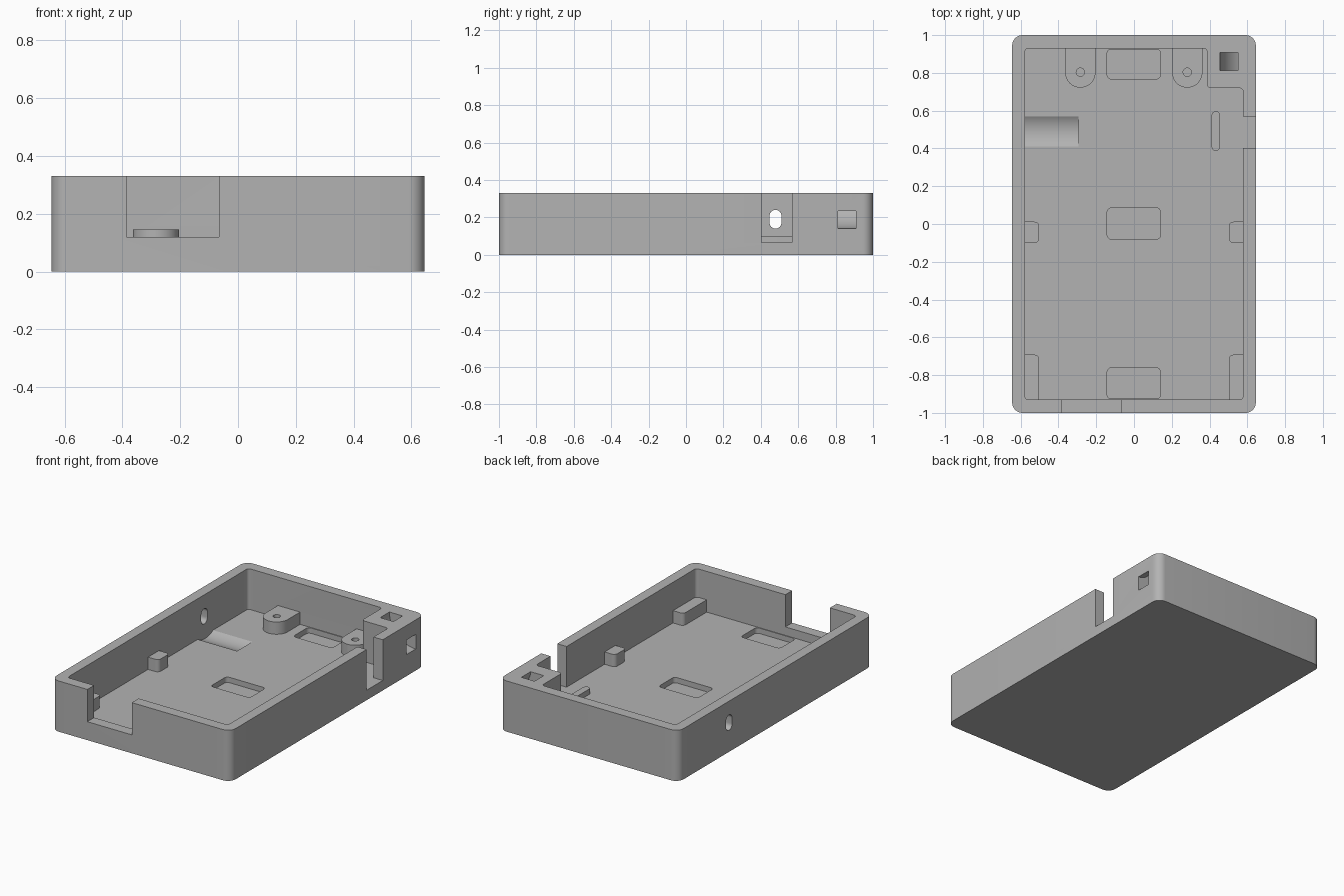
import bpy, bmesh, math
from mathutils import Vector

cube = bpy.data.objects.get("Cube")
if cube:
    bpy.data.objects.remove(cube, do_unlink=True)

grey = bpy.data.materials.new("plain_grey")
grey.use_nodes = True
grey.diffuse_color = (0.45, 0.45, 0.45, 1)
grey.node_tree.nodes["Principled BSDF"].inputs["Base Color"].default_value = grey.diffuse_color

HEIGHT, FLOOR, POST_TOP = 0.33, 0.065, 0.145
IN_X, IN_Y = 0.578, 0.93


def rounded(corners, steps=8):
    """Outline of (x, y, radius) corners with tangent arcs."""
    out = []
    for i, (x, y, r) in enumerate(corners):
        p = Vector((x, y))
        if r == 0:
            out.append(p)
            continue
        a = (Vector(corners[i - 1][:2]) - p).normalized()
        b = (Vector(corners[(i + 1) % len(corners)][:2]) - p).normalized()
        centre = p + (a + b) * r        # right-angled corners
        for k in range(steps + 1):
            t = k / steps * math.pi / 2
            out.append(centre - b * r * math.cos(t) - a * r * math.sin(t))
    return out


def rect(x0, x1, y0, y1, r=0, steps=8):
    radii = r if isinstance(r, tuple) else (r,) * 4
    return rounded([(x, y, q) for (x, y), q in
                    zip(((x0, y0), (x1, y0), (x1, y1), (x0, y1)), radii)], steps)


def prism(name, outline, lo, hi, axis="z"):
    """Extrude a 2D outline along an axis."""
    place = {"z": lambda p, h: (p[0], p[1], h),
             "x": lambda p, h: (h, p[0], p[1]),
             "y": lambda p, h: (p[0], h, p[1])}[axis]
    bm = bmesh.new()
    face = bm.faces.new([bm.verts.new(place(p, lo)) for p in outline])
    move = Vector(place((0, 0), hi - lo))
    top = bmesh.ops.extrude_face_region(bm, geom=[face])["geom"]
    bmesh.ops.translate(bm, vec=move, verts=[v for v in top if isinstance(v, bmesh.types.BMVert)])
    bmesh.ops.remove_doubles(bm, verts=bm.verts, dist=1e-5)
    bmesh.ops.recalc_face_normals(bm, faces=bm.faces)
    mesh = bpy.data.meshes.new(name)
    bm.to_mesh(mesh)
    bm.free()
    mesh.materials.append(grey)
    obj = bpy.data.objects.new(name, mesh)
    bpy.context.collection.objects.link(obj)
    return obj


def circle(cx, cy, r, n=48):
    return [(cx + r * math.cos(2 * math.pi * k / n), cy + r * math.sin(2 * math.pi * k / n))
            for k in range(n)]


# Outer shell of the tray
tray = prism("case_tray", rect(-0.645, 0.645, -1, 1, 0.055), 0, HEIGHT)


def combine(tool, operation="DIFFERENCE"):
    mod = tray.modifiers.new("combine", "BOOLEAN")
    mod.operation, mod.object, mod.solver = operation, tool, "EXACT"
    bpy.context.view_layer.objects.active = tray
    bpy.ops.object.modifier_apply(modifier=mod.name)
    bpy.data.objects.remove(tool, do_unlink=True)


# Cavity, leaving a solid block in the back left corner
R = 0.02
combine(prism("cavity", rounded([
    (-IN_X, -IN_Y, R), (IN_X, -IN_Y, R), (IN_X, 0.72, R), (0.387, 0.72, R),
    (0.387, IN_Y, R), (-IN_X, IN_Y, R)]), FLOOR, 0.5))

# Shallow pockets in the floor
for y0, y1 in ((-0.925, -0.762), (-0.08, 0.085), (0.768, 0.925)):
    combine(prism("pocket", rect(-0.142, 0.14, y0, y1, 0.022), 0.03, 0.2))

# Openings in the front and left walls
combine(prism("front_notch", rect(-0.385, -0.065, -1.1, -0.9), 0.12, 0.5))
combine(prism("side_notch", rect(0.55, 0.7, 0.403, 0.568), FLOOR, 0.5))

# Oval hole in the right wall and the curved channel behind it
combine(prism("oval_hole", rect(0.447, 0.51, 0.14, 0.24, 0.0314), -0.7, -0.55, "x"))
combine(prism("floor_channel", circle(0.49, 0.19, 0.148), -IN_X, -0.295, "x"))

# Curved strap tunnel from the top of the corner block to the side
arc = [math.radians(172 + k * 106 / 24) for k in range(25)]
ring = [(0.645 + r * math.cos(a), HEIGHT + r * math.sin(a))
        for r, path in ((0.19, arc), (0.095, arc[::-1])) for a in path]
combine(prism("strap_tunnel", ring, 0.813, 0.908, "y"))

# Support posts along both side walls
for side in (-1, 1):
    for y0, y1 in ((-0.1, 0.012), (-0.95, -0.692)):
        r = 0.025
        low = r if y0 > -0.5 else 0
        if side < 0:
            shape = rect(-0.61, -0.502, y0, y1, (0, low, r, 0))
        else:
            shape = rect(0.502, 0.61, y0, y1, (low, 0, 0, r))
        combine(prism("post", shape, 0.04, POST_TOP), "UNION")

# Screw bosses on the back wall
for x in (-0.284, 0.282):
    combine(prism("boss", rect(x - 0.08, x + 0.08, 0.722, 0.96, (0.0799, 0.0799, 0, 0), 14),
                  0.04, POST_TOP), "UNION")
    combine(prism("screw_hole", circle(x, 0.804, 0.022, 24), 0.055, 0.3))

# Low rib beside the side notch
combine(prism("rib", rect(0.411, 0.455, 0.387, 0.597, 0.0219), 0.04, 0.1), "UNION")

# Smooth rounded corners, sharp edges
bpy.ops.object.select_all(action="DESELECT")
tray.select_set(True)
bpy.context.view_layer.objects.active = tray
bpy.ops.object.shade_smooth_by_angle(angle=math.radians(30))
